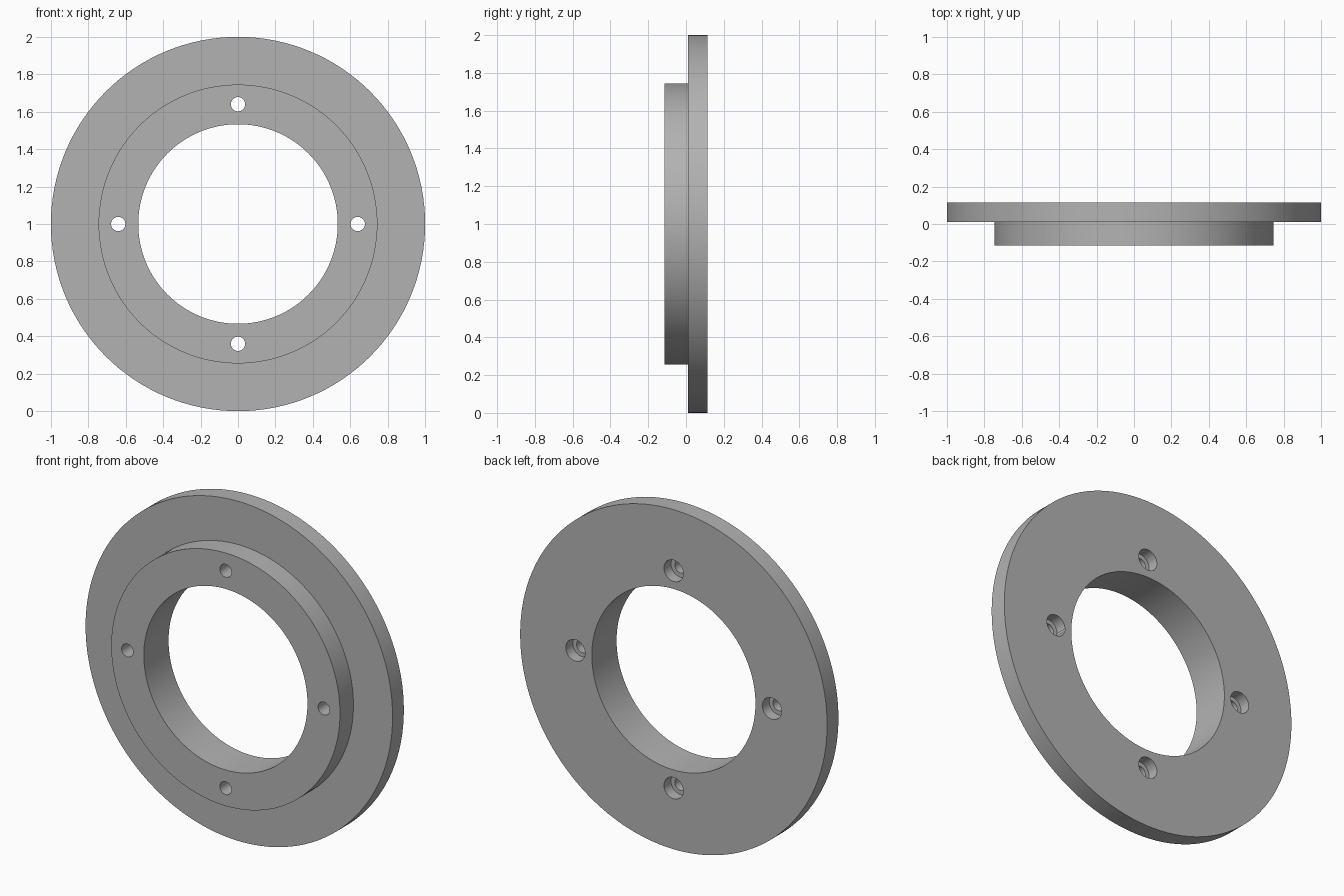
import bpy, bmesh
from math import pi, radians
from mathutils import Matrix, Vector

cube = bpy.data.objects.get("Cube")
if cube:
    bpy.data.objects.remove(cube)

# Single grey metal colour
metal = bpy.data.materials.new("grey_metal")
metal.use_nodes = True
grey = (0.45, 0.45, 0.45, 1)
metal.diffuse_color = grey
metal.node_tree.nodes["Principled BSDF"].inputs["Base Color"].default_value = grey

FRONT, STEP, BACK = -0.115, 0.01, 0.115
BOLT_CIRCLE = 0.64


def lathe(name, profile, closed, steps, centre):
    """Revolve (radius, y) points around the y axis through centre."""
    bm = bmesh.new()
    verts = [bm.verts.new((r, y, 0)) for r, y in profile]
    edges = [bm.edges.new(p) for p in zip(verts, verts[1:])]
    if closed:
        edges.append(bm.edges.new((verts[-1], verts[0])))
    bmesh.ops.spin(bm, geom=verts + edges, cent=(0, 0, 0), axis=(0, 1, 0),
                   angle=2 * pi, steps=steps)
    bmesh.ops.remove_doubles(bm, verts=bm.verts, dist=1e-5)
    bmesh.ops.recalc_face_normals(bm, faces=bm.faces)
    bmesh.ops.translate(bm, vec=centre, verts=bm.verts)
    mesh = bpy.data.meshes.new(name)
    bm.to_mesh(mesh)
    bm.free()
    mesh.materials.append(metal)
    obj = bpy.data.objects.new(name, mesh)
    bpy.context.collection.objects.link(obj)
    return obj


# Stepped ring: wide flange at the back, narrower hub in front
ring = lathe("flange_ring", [(0.533, FRONT), (0.745, FRONT), (0.745, STEP),
                             (1, STEP), (1, BACK), (0.533, BACK)],
             True, 128, (0, 0, 1))

# Four counterbored bolt holes, wider at the back
hole_profile = [(0, FRONT - 0.1), (0.038, FRONT - 0.1), (0.038, BACK - 0.065),
                (0.063, BACK - 0.065), (0.063, BACK + 0.1), (0, BACK + 0.1)]
cutters = []
for i in range(4):
    arm = Matrix.Rotation(i * pi / 2, 3, 'Y') @ Vector((BOLT_CIRCLE, 0, 0))
    cutter = lathe("bolt_hole_cutter", hole_profile, False, 32,
                   arm + Vector((0, 0, 1)))
    cutter.hide_render = True
    cutters.append(cutter)
    cut = ring.modifiers.new("bolt_hole", 'BOOLEAN')
    cut.operation = 'DIFFERENCE'
    cut.solver = 'EXACT'
    cut.object = cutter

# Apply the cuts, drop the cutters and smooth the round walls
bpy.ops.object.select_all(action='DESELECT')
ring.select_set(True)
bpy.context.view_layer.objects.active = ring
for mod in list(ring.modifiers):
    bpy.ops.object.modifier_apply(modifier=mod.name)
for cutter in cutters:
    bpy.data.objects.remove(cutter)
bpy.ops.object.shade_smooth_by_angle(angle=radians(30))
